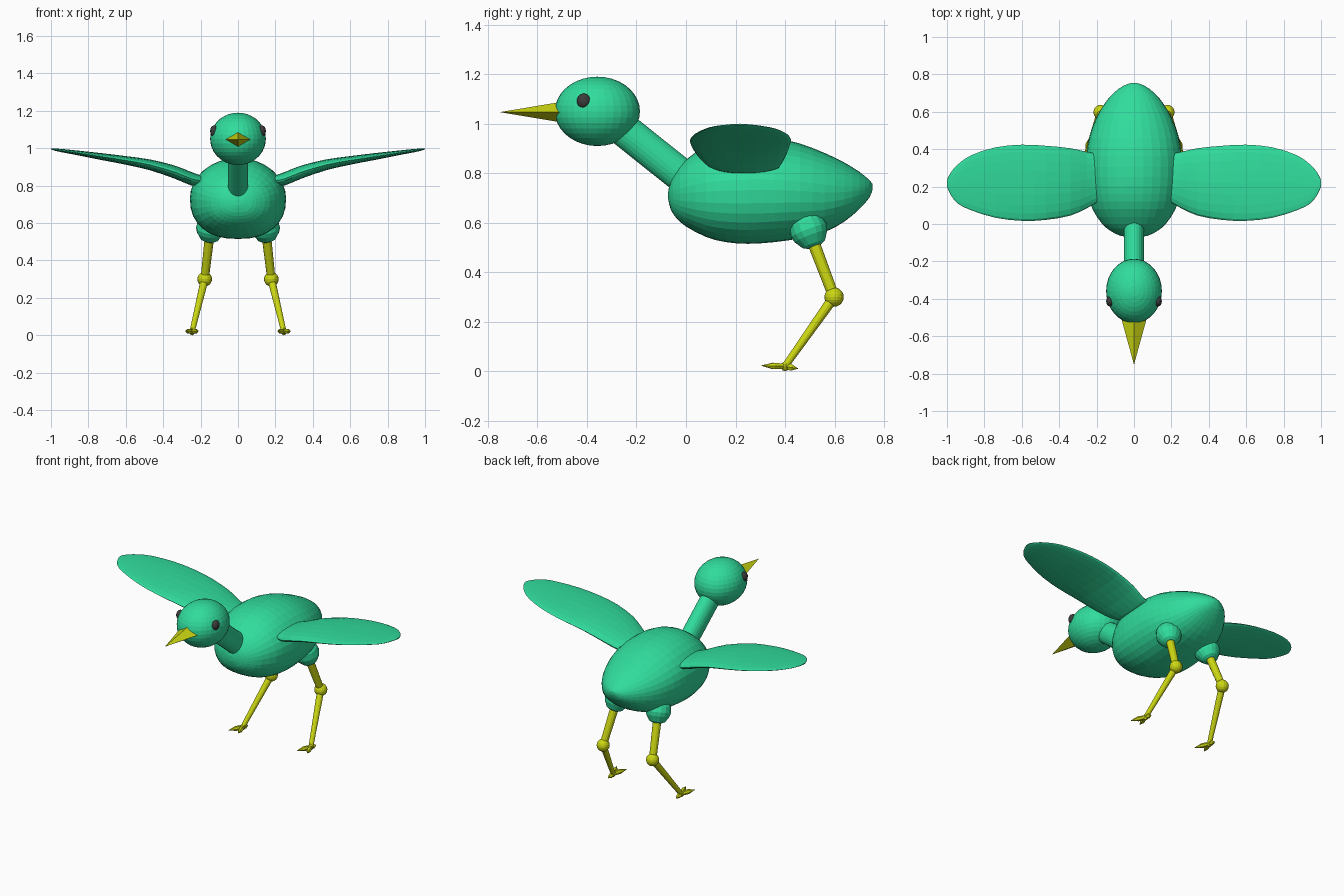
import bpy, bmesh, math
from mathutils import Vector, Matrix

if "Cube" in bpy.data.objects:
    bpy.data.objects.remove(bpy.data.objects["Cube"])


def material(name, rgb):
    m = bpy.data.materials.new(name)
    m.diffuse_color = (*rgb, 1)
    m.use_nodes = True
    m.node_tree.nodes["Principled BSDF"].inputs["Base Color"].default_value = m.diffuse_color
    return m


GREEN = material("feather green", (0.03, 0.716, 0.335))
YELLOW = material("leg yellow", (0.60, 0.68, 0.006))
DARK = material("eye dark", (0.045, 0.045, 0.045))


def finish(bm, name, mat):
    bmesh.ops.recalc_face_normals(bm, faces=bm.faces)
    me = bpy.data.meshes.new(name)
    bm.to_mesh(me)
    bm.free()
    me.materials.append(mat)
    ob = bpy.data.objects.new(name, me)
    bpy.context.collection.objects.link(ob)
    return ob


def loft(name, rings, mat):
    """Skin a list of equal-length point rings and cap both ends."""
    bm = bmesh.new()
    vs = [[bm.verts.new(p) for p in r] for r in rings]
    n = len(vs[0])
    for a, b in zip(vs, vs[1:]):
        for i in range(n):
            j = (i + 1) % n
            bm.faces.new((a[i], a[j], b[j], b[i]))
    bm.faces.new(vs[0])
    bm.faces.new(vs[-1])
    return finish(bm, name, mat)


def ellipsoid(name, centre, radii, mat, u=32, v=18):
    bm = bmesh.new()
    bmesh.ops.create_uvsphere(bm, u_segments=u, v_segments=v, radius=1)
    bmesh.ops.transform(bm, matrix=Matrix.Translation(centre) @ Matrix.Diagonal((*radii, 1)),
                        verts=bm.verts)
    return finish(bm, name, mat)


def lathe(name, a, b, profile, mat, n=16, squash=1.0):
    """Round section along a-b; profile holds (fraction along, radius)."""
    a, b = Vector(a), Vector(b)
    d = (b - a).normalized()
    side = Vector((1, 0, 0))
    side = (side - d * side.dot(d)).normalized()
    up = d.cross(side)
    rings = []
    for t, r in profile:
        c = a.lerp(b, t)
        rings.append([c + side * (r * squash * math.cos(k * math.tau / n))
                      + up * (r * math.sin(k * math.tau / n)) for k in range(n)])
    return loft(name, rings, mat)


def spow(v, e):
    return math.copysign(abs(v) ** e, v)


def interpolate(rows, steps):
    """Catmull-Rom smoothing of station rows."""
    out = []
    for i in range(len(rows) - 1):
        p = [rows[max(0, min(len(rows) - 1, i + k))] for k in (-1, 0, 1, 2)]
        for s in range(steps):
            t = s / steps
            out.append([0.5 * (2 * b + (c - a) * t + (2 * a - 5 * b + 4 * c - d) * t * t
                               + (3 * b - a - 3 * c + d) * t ** 3)
                        for a, b, c, d in zip(*p)])
    return out + [list(rows[-1])]


# Body: stations of y, bottom z, top z, half width
body = [(-0.072, 0.695, 0.725, 0.02), (-0.062, 0.655, 0.77, 0.075), (-0.04, 0.62, 0.81, 0.12),
        (0.0, 0.585, 0.855, 0.17), (0.08, 0.543, 0.91, 0.222), (0.16, 0.522, 0.938, 0.245),
        (0.25, 0.515, 0.948, 0.256), (0.36, 0.522, 0.942, 0.255), (0.46, 0.537, 0.92, 0.24),
        (0.56, 0.562, 0.882, 0.205), (0.64, 0.605, 0.843, 0.16), (0.70, 0.655, 0.806, 0.11),
        (0.74, 0.70, 0.773, 0.055), (0.754, 0.735, 0.755, 0.014)]
rings = []
for y, lo, hi, rx in interpolate(body, 2):
    ring = []
    for k in range(32):
        c, s = math.cos(k * math.tau / 32), math.sin(k * math.tau / 32)
        e = 1.0 if s > 0 else 0.86
        ring.append((rx * spow(c, e), y, (lo + hi) / 2 + (hi - lo) / 2 * spow(s, e)))
    rings.append(ring)
loft("body", rings, GREEN)

# Neck, head and beak
lathe("neck", (0, -0.32, 1.031), (0, 0.06, 0.728), [(0, 0.068), (1, 0.068)], GREEN, 24, 0.8)
ellipsoid("head", (0, -0.358, 1.05), (0.149, 0.172, 0.14), GREEN)
lathe("beak", (0, -0.50, 1.047), (0, -0.75, 1.047), [(0, 0.042), (1, 0.0004)], YELLOW, 4, 1.65)

# Wing: stations of x, leading y, trailing y, middle z, half thickness
wing = [(0.14, 0.15, 0.35, 0.82, 0.02), (0.20, 0.115, 0.375, 0.828, 0.028),
        (0.25, 0.085, 0.385, 0.837, 0.036), (0.34, 0.045, 0.405, 0.873, 0.035),
        (0.47, 0.022, 0.418, 0.911, 0.029), (0.60, 0.017, 0.424, 0.935, 0.023),
        (0.74, 0.033, 0.41, 0.957, 0.018), (0.87, 0.073, 0.368, 0.977, 0.012),
        (0.94, 0.108, 0.32, 0.987, 0.009), (0.98, 0.155, 0.275, 0.993, 0.006),
        (1.0, 0.20, 0.235, 0.997, 0.003)]

for side, s in (("right", 1), ("left", -1)):
    rings = []
    for x, y0, y1, z, h in interpolate(wing, 2):
        rings.append([(s * x, (y0 + y1) / 2 + (y1 - y0) / 2 * math.cos(k * math.tau / 20),
                       z + h * math.sin(k * math.tau / 20)) for k in range(20)])
    loft(side + "_wing", rings, GREEN)

    # Eye
    ellipsoid(side + "_eye", (s * 0.128, -0.413, 1.092), (0.021, 0.028, 0.03), DARK, 16, 10)

    # Leg: feathered thigh, shin, knee and ankle
    hip, knee, ankle = (s * 0.146, 0.49, 0.585), (s * 0.178, 0.598, 0.30), (s * 0.245, 0.40, 0.02)
    lathe(side + "_thigh", hip, knee,
          [(-0.2, 0.03), (-0.15, 0.055), (-0.06, 0.072), (0.06, 0.077), (0.14, 0.07),
           (0.25, 0.048), (0.28, 0.03)], GREEN)
    lathe(side + "_upper_leg", hip, knee, [(0, 0.026), (1, 0.022)], YELLOW, 12)
    ellipsoid(side + "_knee", knee, (0.039,) * 3, YELLOW, 16, 10)
    lathe(side + "_lower_leg", knee, ankle, [(0, 0.021), (1, 0.014)], YELLOW, 12)
    ellipsoid(side + "_ankle", ankle, (0.016, 0.016, 0.02), YELLOW, 10, 6)

    # Toes: two forward and spread, one back
    for i, tip in enumerate(((-0.033, -0.095, 0.003), (0.037, -0.092, 0.003), (0.0, 0.052, -0.009))):
        end = (ankle[0] + s * tip[0], ankle[1] + tip[1], ankle[2] + tip[2])
        lathe(f"{side}_toe_{i + 1}", ankle, end, [(0, 0.012), (0.5, 0.015), (1, 0.001)], YELLOW, 6)
